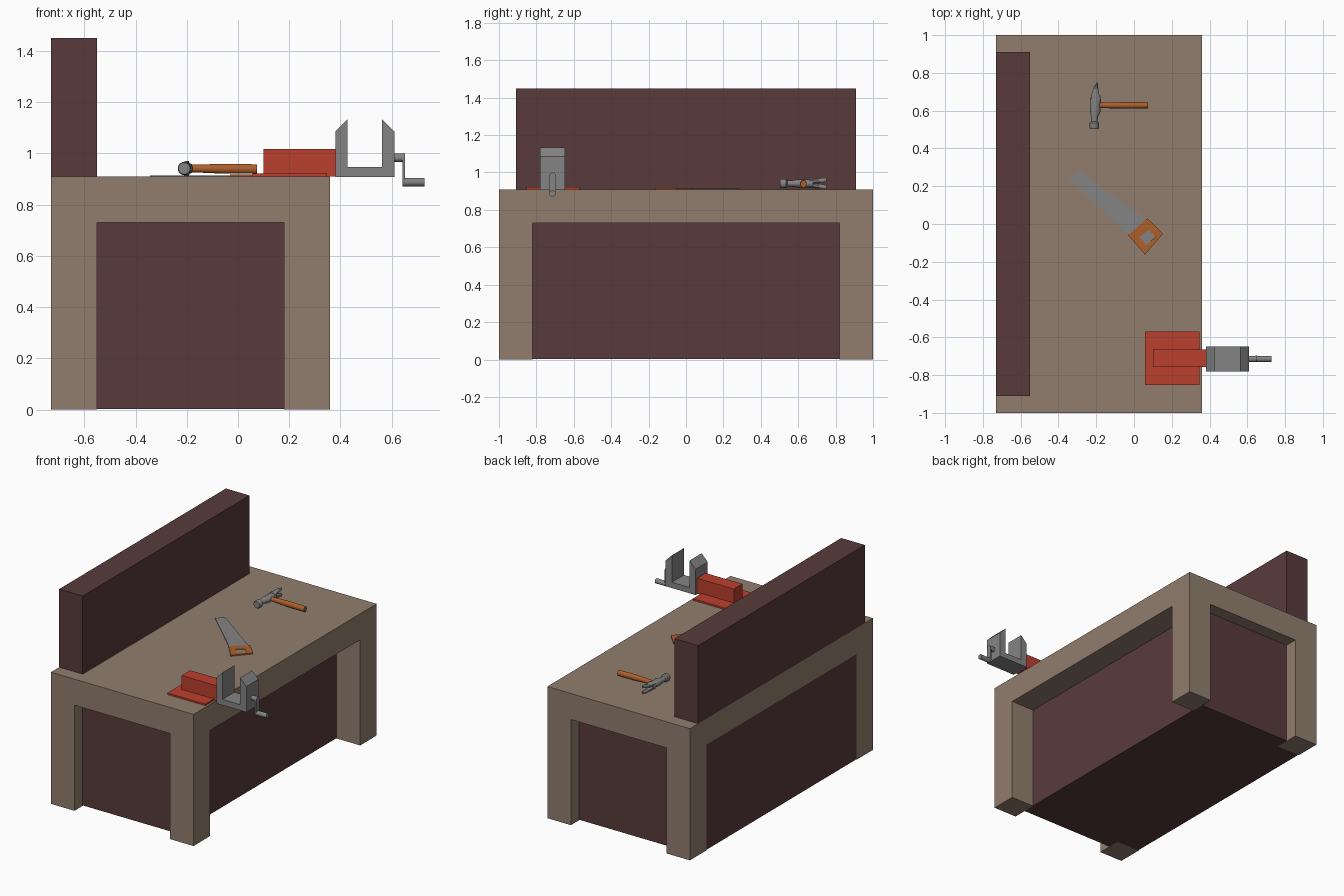
import bpy, bmesh, math
from mathutils import Vector

if "Cube" in bpy.data.objects:
    bpy.data.objects.remove(bpy.data.objects["Cube"])


def material(name, r, g, b):
    m = bpy.data.materials.new(name)
    m.diffuse_color = (r, g, b, 1)
    m.use_nodes = True
    m.node_tree.nodes["Principled BSDF"].inputs["Base Color"].default_value = m.diffuse_color
    return m


TAN = material("tan wood", 0.285, 0.208, 0.158)
BROWN = material("dark brown wood", 0.098, 0.044, 0.043)
RED = material("red paint", 0.50, 0.050, 0.027)
STEEL = material("grey steel", 0.23, 0.23, 0.23)
GRIP = material("orange wood", 0.42, 0.115, 0.024)


def finish(name, bm, mat, smooth=False):
    bmesh.ops.recalc_face_normals(bm, faces=bm.faces)
    me = bpy.data.meshes.new(name)
    bm.to_mesh(me)
    bm.free()
    me.materials.append(mat)
    ob = bpy.data.objects.new(name, me)
    bpy.context.collection.objects.link(ob)
    if smooth:
        bpy.ops.object.select_all(action='DESELECT')
        ob.select_set(True)
        bpy.context.view_layer.objects.active = ob
        bpy.ops.object.shade_smooth_by_angle(angle=math.radians(40))
    return ob


def box(name, mat, x, y, z):
    bm = bmesh.new()
    bmesh.ops.create_cube(bm, size=1)
    for v in bm.verts:
        v.co = [(r[0] + r[1]) / 2 + c * (r[1] - r[0]) for c, r in zip(v.co, (x, y, z))]
    return finish(name, bm, mat)


def prism(name, mat, points, offset):
    """Extrude a planar polygon of 3D points along an offset."""
    bm = bmesh.new()
    f = bm.faces.new([bm.verts.new(p) for p in points])
    new = bmesh.ops.extrude_face_region(bm, geom=[f], use_keep_orig=True)["geom"]
    bmesh.ops.translate(bm, vec=offset, verts=[g for g in new if isinstance(g, bmesh.types.BMVert)])
    return finish(name, bm, mat)


def loft(name, mat, sections, axis, sides=12):
    """Skin elliptical sections (centre, radius_across, radius_z) along x or y."""
    bm = bmesh.new()
    across = Vector((0, 1, 0)) if axis == 'X' else Vector((1, 0, 0))
    rings = []
    for c, ra, rz in sections:
        ring = []
        for i in range(sides):
            a = math.tau * (i + 0.5) / sides
            ring.append(bm.verts.new(Vector(c) + across * ra * math.cos(a)
                                     + Vector((0, 0, rz * math.sin(a)))))
        rings.append(ring)
    for p, q in zip(rings, rings[1:]):
        for i in range(sides):
            j = (i + 1) % sides
            bm.faces.new((p[i], p[j], q[j], q[i]))
    bm.faces.new(rings[0])
    bm.faces.new(rings[-1])
    return finish(name, bm, mat, True)


# Bench: slab, four legs, cabinet and back board
box("bench_top", TAN, (-0.73, 0.36), (-1, 1), (0.73, 0.91))
for xn, x in (("back", -0.73), ("front", 0.18)):
    for yn, y in (("left", -1), ("right", 0.82)):
        box(f"{xn}_{yn}_leg", TAN, (x, x + 0.18), (y, y + 0.18), (0, 0.73))
box("cabinet", BROWN, (-0.729, 0.18), (-0.91, 0.91), (0.003, 0.73))
box("back_board", BROWN, (-0.73, -0.55), (-0.91, 0.91), (0.91, 1.45))

# Vise: red base and slide, steel jaws, crank
box("vise_base", RED, (0.057, 0.347), (-0.853, -0.57), (0.91, 0.921))
box("vise_slide", RED, (0.10, 0.38), (-0.758, -0.665), (0.91, 1.017))
jaw = [(0.38, 0.907), (0.61, 0.907), (0.61, 1.085), (0.562, 1.133), (0.562, 0.947),
       (0.427, 0.947), (0.427, 1.133), (0.38, 1.085)]
prism("vise_jaws", STEEL, [(x, -0.78, z) for x, z in jaw], (0, 0.132, 0))
CY, R = -0.714, 0.017
loft("crank_shaft", STEEL, [((x, CY, 0.983), R, R) for x in (0.60, 0.652)], 'X')
loft("crank_handle", STEEL, [((x, CY, 0.888), R, R) for x in (0.643, 0.727)], 'X')
arm = []
for zc, start in ((0.983, 0), (0.888, math.pi)):
    for i in range(7):
        a = start + math.pi * i / 6
        arm.append((0.643, CY + R * math.cos(a), zc + R * math.sin(a)))
prism("crank_arm", STEEL, arm, (0.009, 0, 0))

# Hammer: handle, head and two claw tines
HZ = 0.941
loft("hammer_handle", GRIP, [((-0.21, 0.628, HZ), 0.014, 0.014), ((-0.16, 0.628, HZ), 0.015, 0.016),
                             ((-0.05, 0.628, HZ - 0.001), 0.018, 0.020),
                             ((0.075, 0.628, HZ - 0.002), 0.017, 0.019)], 'X')
head = [(0.503, -0.21, 0.023, 0.023), (0.508, -0.21, 0.026, 0.026), (0.535, -0.21, 0.026, 0.026),
        (0.542, -0.21, 0.017, 0.017), (0.565, -0.209, 0.019, 0.017), (0.595, -0.205, 0.028, 0.022),
        (0.65, -0.203, 0.029, 0.022), (0.68, -0.203, 0.026, 0.024)]
loft("hammer_head", STEEL, [((x, y, HZ), ra, rz) for y, x, ra, rz in head], 'Y')
for n, s in (("lower", -1), ("upper", 1)):
    loft(f"{n}_claw", STEEL, [((-0.203, 0.66, HZ + s * 0.010), 0.027, 0.015),
                              ((-0.205, 0.70, HZ + s * 0.013), 0.019, 0.014),
                              ((-0.200, 0.73, HZ + s * 0.017), 0.010, 0.013),
                              ((-0.193, 0.75, HZ + s * 0.020), 0.003, 0.011)], 'Y', 8)

# Saw: tapered blade running under a handle with a grip hole
blade = [(-0.343, 0.24), (-0.297, 0.285), (0.07, 0.02), (0.125, -0.05), (0.05, -0.13), (-0.03, -0.055)]
prism("saw_blade", STEEL, [(x, y, 0.9095) for x, y in blade], (0, 0, 0.005))
outer = [(0.073, 0.03), (0.153, -0.052), (0.058, -0.162), (-0.032, -0.058)]
inner = [(0.078, -0.032), (0.113, -0.068), (0.066, -0.112), (0.028, -0.068)]
bm = bmesh.new()
rings = [[bm.verts.new((x, y, z)) for x, y in ring]
         for ring, z in ((outer, 0.9095), (outer, 0.918), (inner, 0.918), (inner, 0.9095))]
for k in range(4):
    p, q = rings[k], rings[(k + 1) % 4]
    for i in range(4):
        j = (i + 1) % 4
        bm.faces.new((p[i], p[j], q[j], q[i]))
finish("saw_handle", bm, GRIP)
